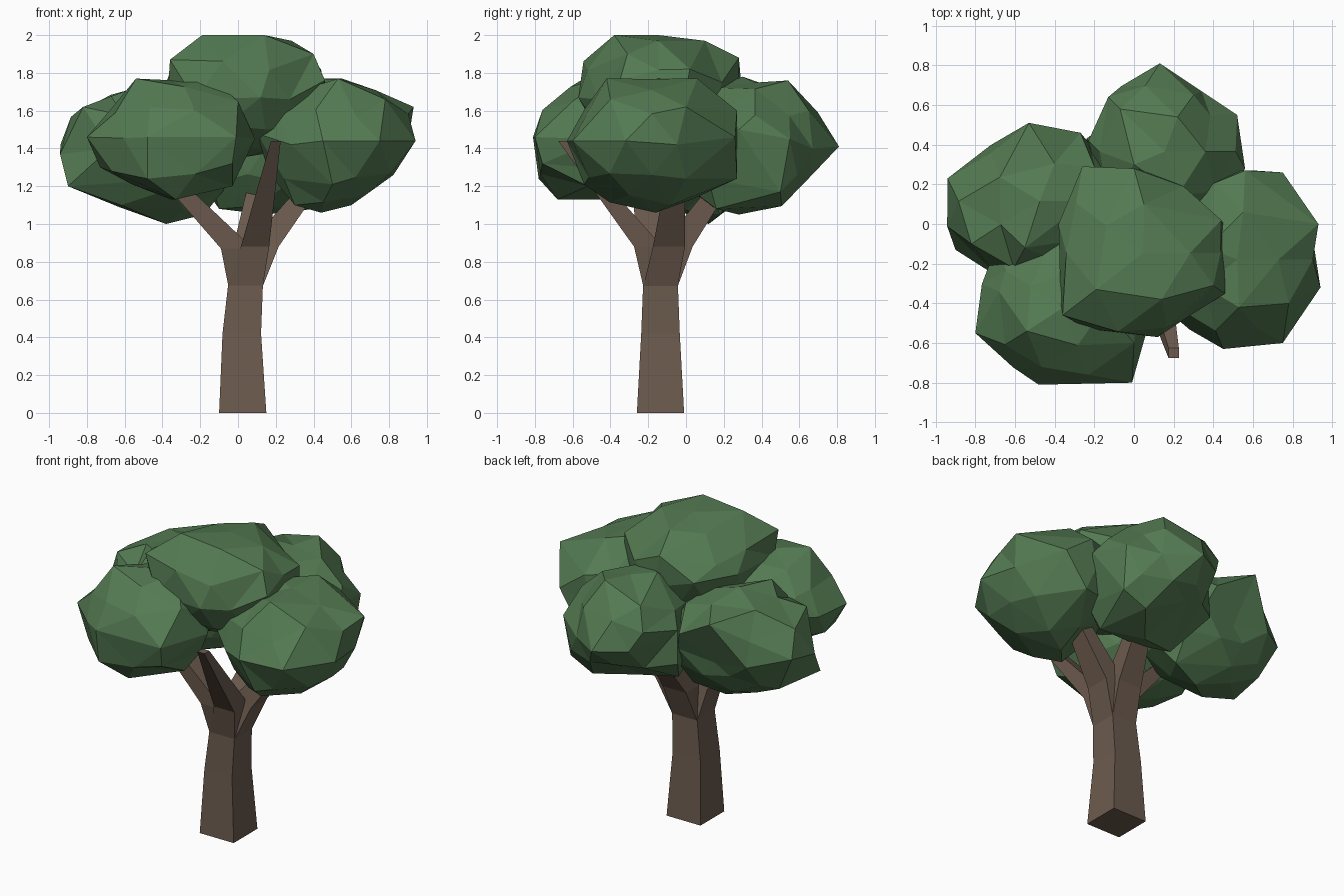
import bpy, bmesh, math, random
from mathutils import Vector

random.seed(4)


def material(name, color):
    m = bpy.data.materials.new(name)
    m.diffuse_color = (*color, 1)
    return m


BARK = material("bark brown", (0.15, 0.104, 0.076))
LEAF = material("leaf green", (0.088, 0.195, 0.084))


def finish(bm, name, mat):
    bmesh.ops.recalc_face_normals(bm, faces=bm.faces)
    me = bpy.data.meshes.new(name)
    bm.to_mesh(me)
    bm.free()
    me.materials.append(mat)
    ob = bpy.data.objects.new(name, me)
    bpy.context.collection.objects.link(ob)
    return ob


def limb(name, rings):
    """Four-sided tapering limb through (x, y, z, half width) rings."""
    bm = bmesh.new()
    loops = [[bm.verts.new((x + sx * h, y + sy * h, z))
              for sx, sy in ((-1, -1), (1, -1), (1, 1), (-1, 1))]
             for x, y, z, h in rings]
    for a, b in zip(loops, loops[1:]):
        for i in range(4):
            j = (i + 1) % 4
            bm.faces.new((a[i], a[j], b[j], b[i]))
    bm.faces.new(loops[0][::-1])
    bm.faces.new(loops[-1])
    return finish(bm, name, BARK)


def leaf_clump(name, low, high, corners):
    """Faceted clump filling a box, pulled out to a few prominent corners."""
    low, high = Vector(low), Vector(high)
    mid, rad = (low + high) / 2, (high - low) / 2
    bm = bmesh.new()
    bmesh.ops.create_icosphere(bm, subdivisions=2, radius=1)
    bm.verts.ensure_lookup_table()
    units = [v.co.normalized() for v in bm.verts]
    pulls = [Vector([(c[k] - mid[k]) / rad[k] for k in range(3)]) for c in corners]
    # swell smoothly towards the corners, staying inside the box
    for v, u in zip(bm.verts, units):
        total, weight = 0.15, 0.15
        for p in pulls:
            w = math.exp(10 * (u.dot(p.normalized()) - 1))
            total += w * p.length
            weight += w
        s = total / weight * random.uniform(0.87, 0.97)
        v.co = [mid[k] + rad[k] * max(-1, min(1, u[k] * s)) for k in range(3)]
    # snap the nearest free vertex onto each corner
    free = set(range(len(units)))
    for c, p in zip(corners, pulls):
        i = max(sorted(free), key=lambda n: units[n].dot(p.normalized()))
        free.discard(i)
        bm.verts[i].co = c
    return finish(bm, name, LEAF)


# Trunk and the four branches
limb("trunk", [(0.025, -0.135, 0, 0.125), (0.02, -0.135, 0.42, 0.102),
               (0.04, -0.135, 0.68, 0.092)])
fork = (0.04, -0.135, 0.67, 0.091)
limb("front_branch", [fork, (0.09, -0.20, 0.88, 0.075), (0.2, -0.65, 1.44, 0.026)])
limb("left_branch", [fork, (-0.005, -0.18, 0.87, 0.085), (-0.42, -0.24, 1.3, 0.045)])
limb("right_branch", [fork, (0.13, -0.09, 0.88, 0.085), (0.46, -0.05, 1.3, 0.045)])
limb("back_branch", [fork, (0.06, -0.05, 0.88, 0.085), (0.12, 0.25, 1.3, 0.045)])

# Leaf clumps
leaf_clump("top_leaves", (-0.38, -0.58, 1.32), (0.47, 0.29, 2.0), [
    (-0.19, -0.33, 2.0), (0.14, -0.38, 2.0), (0.05, 0.1, 1.97), (0.40, -0.31, 1.9),
    (0.44, 0.02, 1.82), (0.46, -0.35, 1.76), (0.12, -0.57, 1.67), (-0.36, -0.46, 1.87),
    (-0.37, -0.4, 1.72), (-0.26, 0.29, 1.77), (0.0, 0.28, 1.88), (-0.38, 0.0, 1.75),
    (0.25, 0.19, 1.75)])
leaf_clump("right_leaves", (0.10, -0.63, 1.06), (0.94, 0.27, 1.78), [
    (0.94, -0.32, 1.44), (0.93, 0.0, 1.62), (0.75, -0.6, 1.44), (0.45, -0.63, 1.44),
    (0.37, -0.12, 1.77), (0.55, 0.06, 1.77), (0.53, -0.42, 1.77), (0.75, 0.26, 1.46),
    (0.56, 0.27, 1.6), (0.44, -0.16, 1.06), (0.6, -0.08, 1.1), (0.3, -0.32, 1.1),
    (0.10, -0.38, 1.48), (0.5, -0.54, 1.21), (0.78, 0.0, 1.24), (0.6, 0.27, 1.24),
    (0.78, -0.4, 1.66)])
leaf_clump("front_left_leaves", (-0.80, -0.81, 1.13), (0.09, -0.03, 1.78), [
    (-0.8, -0.55, 1.46), (-0.48, -0.81, 1.46), (-0.01, -0.8, 1.46), (0.09, -0.45, 1.45),
    (-0.69, -0.1, 1.5), (-0.54, -0.54, 1.77), (-0.15, -0.42, 1.78), (-0.33, -0.68, 1.13),
    (-0.48, -0.78, 1.24), (-0.03, -0.52, 1.2), (-0.73, -0.42, 1.3), (-0.4, -0.06, 1.6),
    (0.0, -0.6, 1.65), (-0.68, -0.34, 1.6), (-0.03, -0.76, 1.32)])
leaf_clump("left_leaves", (-0.95, -0.28, 1.0), (0.0, 0.51, 1.74), [
    (-0.94, 0.23, 1.42), (-0.9, -0.13, 1.2), (-0.82, -0.1, 1.62), (-0.53, 0.51, 1.65),
    (-0.27, 0.46, 1.5), (-0.68, -0.27, 1.4), (-0.38, 0.12, 1.0), (-0.55, -0.12, 1.72),
    (-0.63, 0.15, 1.09), (-0.18, 0.18, 1.05), (-0.2, 0.29, 1.62), (-0.72, 0.36, 1.53),
    (-0.62, -0.1, 1.1), (-0.82, 0.19, 1.18), (-0.47, 0.37, 1.33)])
leaf_clump("back_leaves", (-0.25, -0.08, 1.05), (0.56, 0.81, 1.78), [
    (0.13, 0.81, 1.41), (-0.13, 0.64, 1.54), (0.52, 0.55, 1.45), (0.22, 0.54, 1.76),
    (0.15, 0.28, 1.05), (-0.24, 0.43, 1.28), (0.56, 0.28, 1.5), (0.5, 0.5, 1.17),
    (-0.1, 0.22, 1.08), (0.0, 0.3, 1.78), (0.3, 0.65, 1.6), (0.05, 0.55, 1.23),
    (-0.07, 0.58, 1.68), (0.4, 0.16, 1.08), (0.34, 0.67, 1.4), (-0.23, 0.42, 1.5)])
